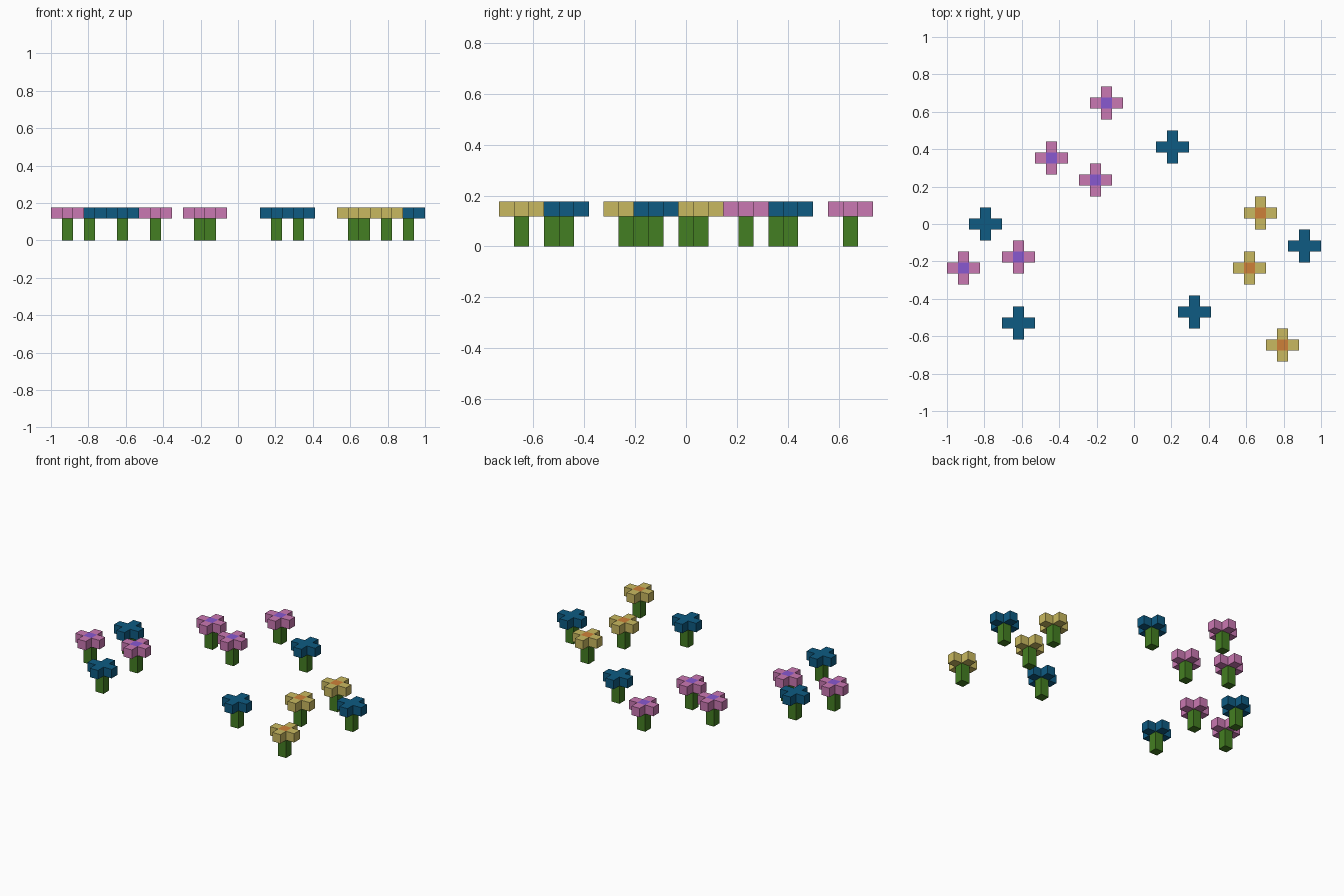
import bpy, bmesh

if "Cube" in bpy.data.objects:
    bpy.data.objects.remove(bpy.data.objects["Cube"])

U = 1 / 17  # one block of the voxel grid


def material(name, rgb):
    m = bpy.data.materials.new(name)
    lin = [((c / 255 + 0.055) / 1.055) ** 2.4 if c > 10 else c / 255 / 12.92 for c in rgb]
    m.diffuse_color = (*lin, 1)
    m.use_nodes = True
    m.node_tree.nodes["Principled BSDF"].inputs["Base Color"].default_value = m.diffuse_color
    return m


green = material("stem green", (68, 126, 34))
pink = material("petal pink", (202, 120, 178))
violet = material("centre violet", (137, 88, 208))
yellow = material("petal yellow", (201, 185, 96))
orange = material("centre orange", (206, 128, 56))
blue = material("petal blue", (14, 91, 130))


def block_mesh(name, cells, z0, z1, mats):
    """Extrude unit squares from z0 up to z1; the joint face at the stem top is left out."""
    bm = bmesh.new()
    for cx, cy in cells:
        bm.faces.new([bm.verts.new(((cx + dx) * U, (cy + dy) * U, z0 * U))
                      for dx, dy in ((-.5, -.5), (.5, -.5), (.5, .5), (-.5, .5))])
    bmesh.ops.remove_doubles(bm, verts=bm.verts[:], dist=1e-4)
    out = bmesh.ops.extrude_face_region(bm, geom=bm.faces[:])["geom"]
    bmesh.ops.translate(bm, vec=(0, 0, (z1 - z0) * U),
                        verts=[v for v in out if isinstance(v, bmesh.types.BMVert)])
    bmesh.ops.recalc_face_normals(bm, faces=bm.faces[:])
    joint = []
    for f in bm.faces:
        c = f.calc_center_median()
        if abs(c.x) < U * .1 and abs(c.y) < U * .1:
            if abs(c.z - 2 * U) < U * .1:
                joint.append(f)
            elif c.z > 2.5 * U:
                f.material_index = len(mats) - 1  # flower centre
    bmesh.ops.delete(bm, geom=joint, context="FACES_ONLY")
    me = bpy.data.meshes.new(name)
    bm.to_mesh(me)
    bm.free()
    for m in mats:
        me.materials.append(m)
    return me


def place(name, me, x, y):
    ob = bpy.data.objects.new(name, me)
    ob.location = (x * U, y * U, 0)
    bpy.context.collection.objects.link(ob)


cross = [(0, 0), (1, 0), (-1, 0), (0, 1), (0, -1)]
stem = block_mesh("stem", [(0, 0)], 0, 2, [green])

# Flower positions in blocks, grouped by kind
kinds = {
    "pink": ([pink, violet], [(-2.5, 11), (-7.5, 6), (-3.5, 4), (-10.5, -3), (-15.5, -4)]),
    "yellow": ([yellow, orange], [(11.5, 1), (10.5, -4), (13.5, -11)]),
    "blue": ([blue], [(3.5, 7), (-13.5, 0), (-10.5, -9), (5.5, -8), (15.5, -2)]),
}
for kind, (mats, spots) in kinds.items():
    head = block_mesh(kind + "_petals", cross, 2, 3, mats)
    for i, (x, y) in enumerate(spots, 1):
        place(f"{kind}_flower_head_{i}", head, x, y)
        place(f"{kind}_flower_stem_{i}", stem, x, y)
